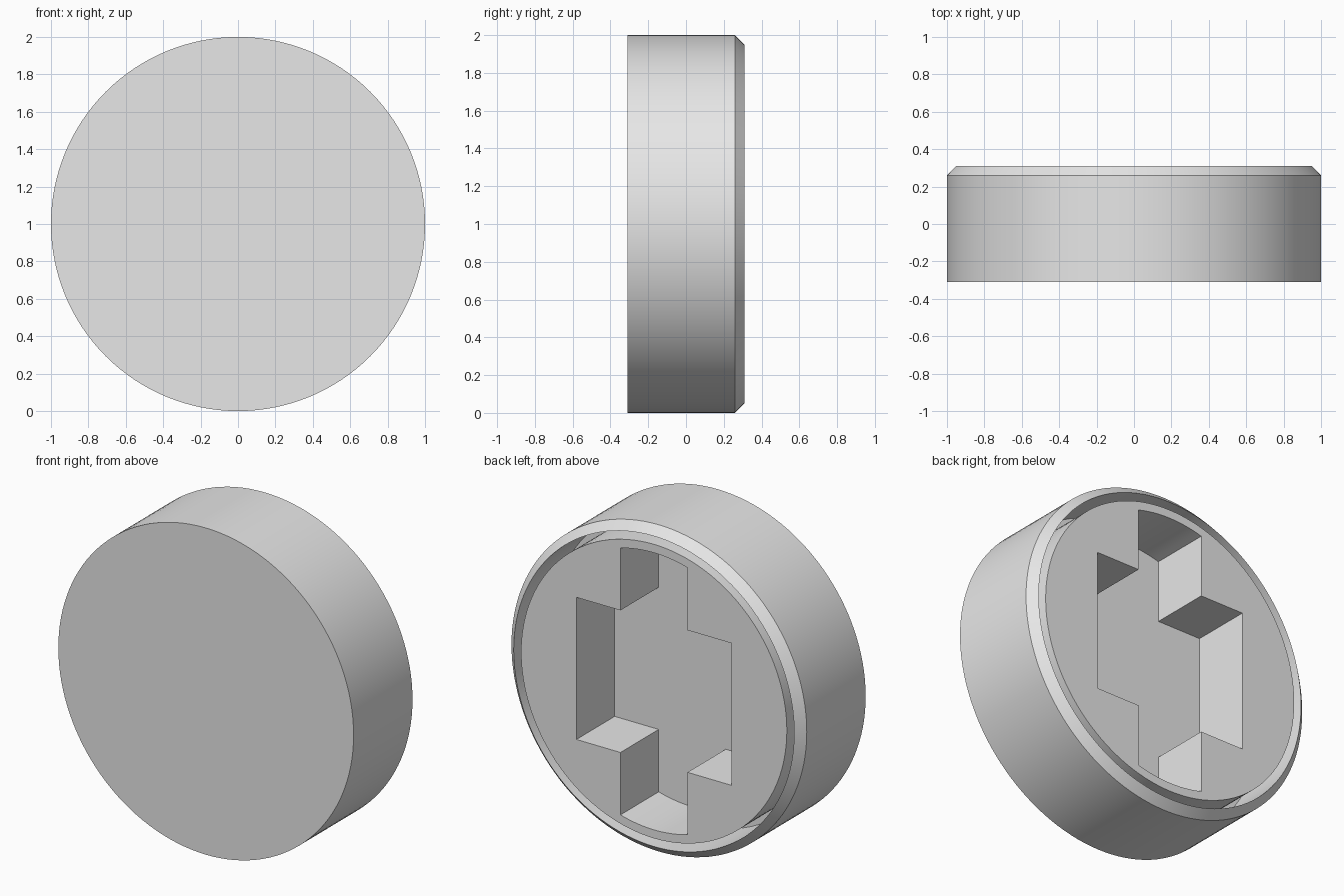
import bpy
import bmesh
from math import cos, sin, asin, pi, radians
from mathutils import Matrix

if "Cube" in bpy.data.objects:
    bpy.data.objects.remove(bpy.data.objects["Cube"], do_unlink=True)

SEGMENTS = 128
FRONT, BACK = -0.31, 0.31
FLOOR = -0.06          # depth shared by the groove and the pocket
CENTRE = Matrix.Translation((0, 0, 1))

# Single grey material
grey = bpy.data.materials.new("light_grey")
grey.use_nodes = True
colour = (0.8, 0.8, 0.8, 1)
grey.diffuse_color = colour
grey.node_tree.nodes["Principled BSDF"].inputs["Base Color"].default_value = colour


def add_object(name, bm):
    bmesh.ops.recalc_face_normals(bm, faces=bm.faces)
    bm.transform(CENTRE)
    mesh = bpy.data.meshes.new(name)
    bm.to_mesh(mesh)
    bm.free()
    mesh.materials.append(grey)
    obj = bpy.data.objects.new(name, mesh)
    bpy.context.collection.objects.link(obj)
    return obj


# Round body: lathed wall, chamfered lip, ring groove and core, then capped
profile = [(1, FRONT), (1, 0.26), (0.95, BACK), (0.95, FLOOR), (0.9, FLOOR), (0.9, BACK)]
bm = bmesh.new()
verts = [bm.verts.new((r, y, 0)) for r, y in profile]
edges = [bm.edges.new(pair) for pair in zip(verts, verts[1:])]
bmesh.ops.spin(bm, geom=verts + edges, cent=(0, 0, 0), axis=(0, 1, 0),
               angle=2 * pi, steps=SEGMENTS, use_merge=True)
bmesh.ops.remove_doubles(bm, verts=bm.verts, dist=1e-4)
bmesh.ops.holes_fill(bm, edges=[e for e in bm.edges if e.is_boundary], sides=0)
body = add_object("round_body", bm)

# Cross-shaped pocket: wide middle, narrow arms ending in arcs
ARM, WIDE, TALL, RADIUS = 0.227, 0.525, 0.435, 0.848
half_angle = asin(ARM / RADIUS)
arc = [half_angle * (1 - i / 6) for i in range(13)]
upper = [(WIDE, TALL), (ARM, TALL)]
upper += [(RADIUS * sin(a), RADIUS * cos(a)) for a in arc]
upper += [(-ARM, TALL), (-WIDE, TALL)]
outline = upper + [(-x, -z) for x, z in upper]
bm = bmesh.new()
face = bm.faces.new([bm.verts.new((x, FLOOR, z)) for x, z in outline])
side = bmesh.ops.extrude_face_region(bm, geom=[face], use_keep_orig=True)
top = [g for g in side["geom"] if isinstance(g, bmesh.types.BMVert)]
bmesh.ops.translate(bm, verts=top, vec=(0, 0.5, 0))
cutter = add_object("pocket_cutter", bm)
cutter.hide_render = True

# Cut the pocket, then discard the cutter
cut = body.modifiers.new("pocket", 'BOOLEAN')
cut.operation = 'DIFFERENCE'
cut.solver = 'EXACT'
cut.object = cutter
bpy.ops.object.select_all(action='DESELECT')
body.select_set(True)
bpy.context.view_layer.objects.active = body
bpy.ops.object.modifier_apply(modifier=cut.name)
bpy.data.objects.remove(cutter, do_unlink=True)

bpy.ops.object.shade_smooth_by_angle(angle=radians(30))
